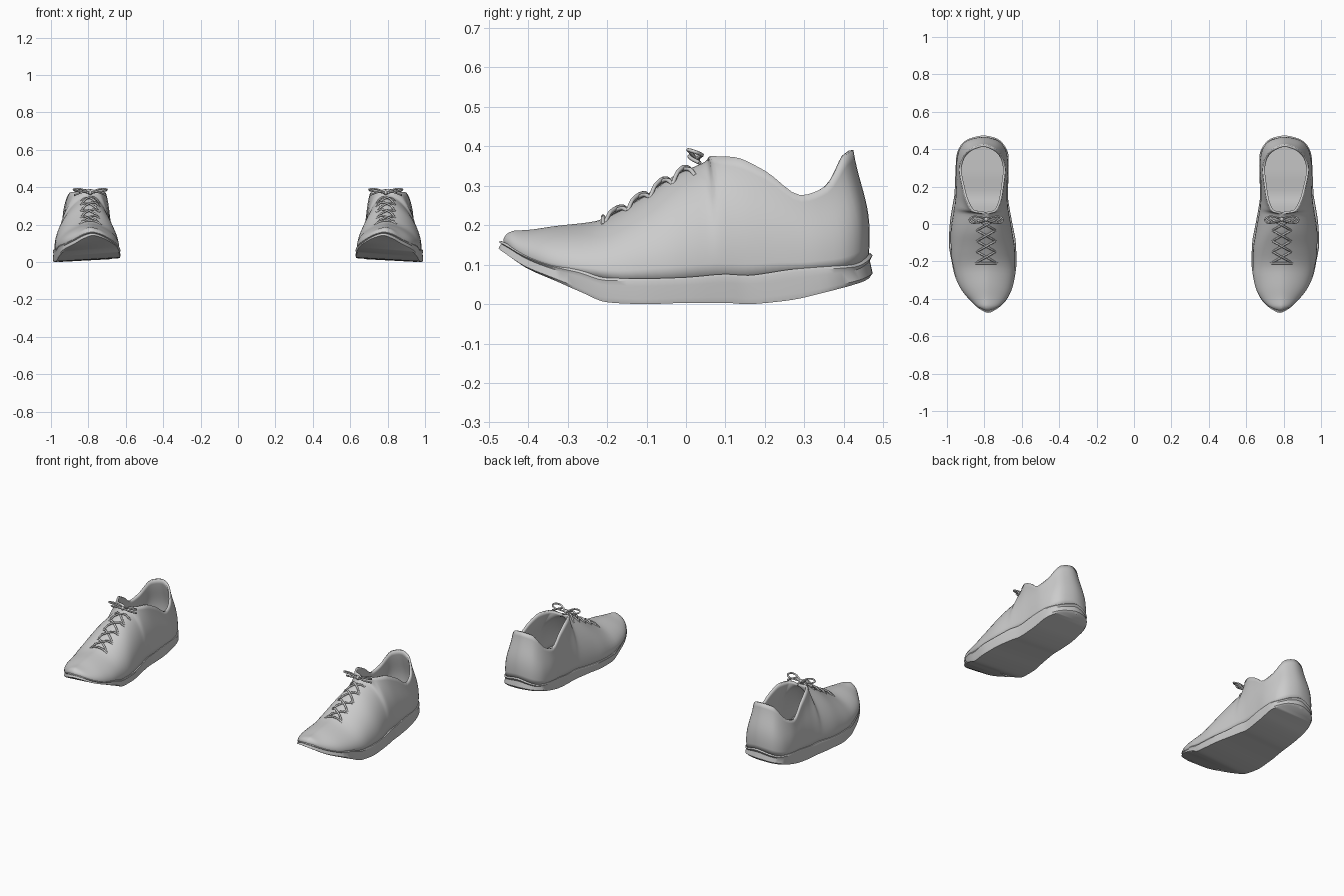
import bpy, bmesh, math
from mathutils import Vector
from mathutils.bvhtree import BVHTree

if "Cube" in bpy.data.objects:
    bpy.data.objects.remove(bpy.data.objects["Cube"])

SUB = 4  # interpolation steps between stations


def smooth_loop(rows):
    """Closed, overshoot-free cubic interpolation of equal-length rows."""
    n, out = len(rows), []

    def slope(i, c):
        a = rows[i][c] - rows[i - 1][c]
        b = rows[(i + 1) % n][c] - rows[i][c]
        return 0 if a * b <= 0 else 2 * a * b / (a + b)

    for i in range(n):
        j = (i + 1) % n
        for k in range(SUB):
            t = k / SUB
            h1 = t * t * (3 - 2 * t)
            out.append([rows[i][c] * (1 - h1) + rows[j][c] * h1
                        + slope(i, c) * t * (1 - t) ** 2 - slope(j, c) * t * t * (1 - t)
                        for c in range(len(rows[0]))])
    return out


def outline(stations):
    """(y, x_inner, x_outer, extras...) from toe to heel -> loop of [x, y, extras...]."""
    inner = [[s[1], s[0], *s[3:]] for s in stations]
    outer = [[s[2], s[0], *s[3:]] for s in stations[1:-1]]
    return smooth_loop(inner + outer[::-1])


def finish(name, bm, angle=40, thickness=0):
    me = bpy.data.meshes.new(name)
    bm.to_mesh(me)
    ob = bpy.data.objects.new(name, me)
    bpy.context.collection.objects.link(ob)
    bpy.ops.object.select_all(action='DESELECT')
    ob.select_set(True)
    bpy.context.view_layer.objects.active = ob
    bpy.ops.object.shade_smooth_by_angle(angle=math.radians(angle))
    if thickness:
        m = ob.modifiers.new("thickness", 'SOLIDIFY')
        m.thickness, m.offset = thickness, -1
    ob.modifiers.new("pair", 'MIRROR').use_clip = False
    return ob


def skin(bm, rings):
    """Quads between successive rings (clockwise from above), facing out."""
    vs = [[bm.verts.new(p) for p in r] for r in rings]
    n = len(rings[0])
    for a, b in zip(vs, vs[1:]):
        for i in range(n):
            j = (i + 1) % n
            bm.faces.new((a[i], b[i], b[j], a[j]))
    return vs


def strip_cap(bm, ring):
    """Close a toe-to-heel ring with strips running across it."""
    n = len(ring)
    for i in range(n // 2):
        q = [ring[i], ring[i + 1], ring[n - i - 1], ring[-i] if i else ring[0]]
        bm.faces.new(list(dict.fromkeys(q)))


# Sole: y, x inner, x outer, z top, z bottom
sole = outline([
    (-.475, .78, .78, .16, .135), (-.455, .735, .825, .15, .12), (-.41, .685, .875, .125, .09),
    (-.34, .65, .93, .10, .06), (-.27, .635, .96, .085, .03), (-.2, .628, .975, .066, .004),
    (-.1, .632, .99, .065, 0), (0, .65, .985, .068, .003), (.1, .668, .97, .076, .003),
    (.16, .675, .96, .073, 0), (.27, .67, .955, .088, .01), (.36, .67, .95, .095, .03),
    (.43, .70, .92, .10, .048), (.46, .74, .87, .115, .058), (.473, .805, .805, .13, .065)])
rings = []
for inset, f in ((.98, 0), (1, .2), (.985, .7), (1, .9), (.985, 1)):
    ring = []
    for x, y, zt, zb in sole:
        zb += max(0, .8 - x) * .12        # inner edge sits slightly higher
        ring.append((.8 + (x - .8) * inset, y * inset, zb + (zt - zb) * f))
    rings.append(ring)
bm = bmesh.new()
vs = skin(bm, rings)
strip_cap(bm, vs[0])
strip_cap(bm, vs[-1])
bmesh.ops.recalc_face_normals(bm, faces=bm.faces)
finish("sole", bm)

# Upper: lower edge (y, x inner, x outer, z)
base = outline([
    (-.46, .78, .78, .15), (-.447, .735, .825, .142), (-.41, .69, .87, .118), (-.34, .652, .928, .092),
    (-.25, .637, .96, .075), (-.15, .637, .978, .06), (-.05, .65, .98, .06), (.05, .668, .967, .065),
    (.09, .675, .96, .066), (.15, .68, .952, .065), (.23, .678, .948, .075), (.31, .674, .948, .085),
    (.39, .685, .935, .092), (.445, .73, .89, .105), (.463, .805, .805, .12)])
# Upper: ridge of the vamp, then the collar rim (y, x inner, x outer, z, drop of profile)
M = .79
top = outline([
    (-.447, M, M, .182, .05), (-.435, M, M, .186, .05), (-.40, M, M, .188, .05), (-.33, M, M, .198, .05),
    (-.23, M, M, .21, .05), (-.12, M, M, .265, .05), (-.03, M, M, .325, .05), (.05, M, M, .362, .05),
    (.062, .745, .855, .375, .2), (.12, .712, .895, .373, .35), (.20, .698, .918, .338, .4),
    (.29, .688, .934, .276, .4), (.355, .702, .918, .30, .4), (.405, .748, .868, .378, .4),
    (.424, .805, .805, .391, .4)])
ROWS = 12
columns = []
for b, t in zip(base, top):
    B, T = Vector(b), Vector(t[:3])
    h = T.z - B.z
    flat = Vector((B.x - T.x, B.y - T.y, 0))
    out = flat.normalized() if flat.length > 1e-5 else flat
    P1 = B + out * .012 + Vector((0, 0, h * .5))
    P2 = T + flat * .45 - Vector((0, 0, h * t[3]))
    col = []
    for k in range(ROWS + 1):
        v = k / ROWS
        u = 1 - v
        col.append(B * u ** 3 + P1 * 3 * u * u * v + P2 * 3 * u * v * v + T * v ** 3)
    columns.append(col)
bm = bmesh.new()
skin(bm, list(zip(*columns)))
bmesh.ops.remove_doubles(bm, verts=bm.verts, dist=.0005)
tree = BVHTree.FromBMesh(bm)
finish("upper", bm, angle=60, thickness=.012)


# Laces: tubes laid over the vamp
def on_vamp(x, y, lift):
    hit = tree.ray_cast(Vector((x, y, 1)), Vector((0, 0, -1)))[0]
    return (x, y, (hit.z if hit else .36) + lift)


def tubes(name, paths, radius):
    cu = bpy.data.curves.new(name, 'CURVE')
    cu.dimensions = '3D'
    cu.bevel_depth, cu.bevel_resolution, cu.resolution_u = radius, 1, 4
    cu.use_fill_caps = True
    for pts in paths:
        sp = cu.splines.new('NURBS')
        sp.points.add(len(pts) - 1)
        for p, q in zip(sp.points, pts):
            p.co = (*q, 1)
        sp.use_endpoint_u, sp.order_u = True, 3
    ob = bpy.data.objects.new(name, cu)
    bpy.context.collection.objects.link(ob)
    ob.modifiers.new("pair", 'MIRROR')


def across(x0, y0, x1, y1, lift):
    return [on_vamp(x0 + (x1 - x0) * k / 6, y0 + (y1 - y0) * k / 6,
                    lift if 0 < k < 6 else -.004) for k in range(7)]


paths = [across(M - .06, -.21, M + .06, -.21, .006)]
eyelets = [-.205 + .057 * i for i in range(5)]
for y0, y1 in zip(eyelets, eyelets[1:]):
    paths.append(across(M - .05, y0, M + .05, y1, .006))
    paths.append(across(M + .05, y0, M - .05, y1, .012))
tubes("crossed_laces", paths, .0055)

# Bow: two loops, two tails and a knot
K = Vector((M, .025, .366))
bow = []
for s in (-1, 1):
    for shape in ([(0, 0, 0), (.03, -.015, .022), (.075, -.022, .026), (.095, -.002, .02),
                   (.07, .018, .012), (.03, .012, .01), (0, 0, 0)],
                  [(0, 0, 0), (.03, -.02, .012), (.055, -.012, .002), (.085, .01, -.008)]):
        bow.append([K + Vector((s * x, y, z)) for x, y, z in shape])
tubes("lace_bow", bow, .005)
bm = bmesh.new()
bmesh.ops.create_icosphere(bm, subdivisions=2, radius=.012)
bmesh.ops.translate(bm, verts=bm.verts, vec=K + Vector((0, 0, .004)))
finish("bow_knot", bm)
